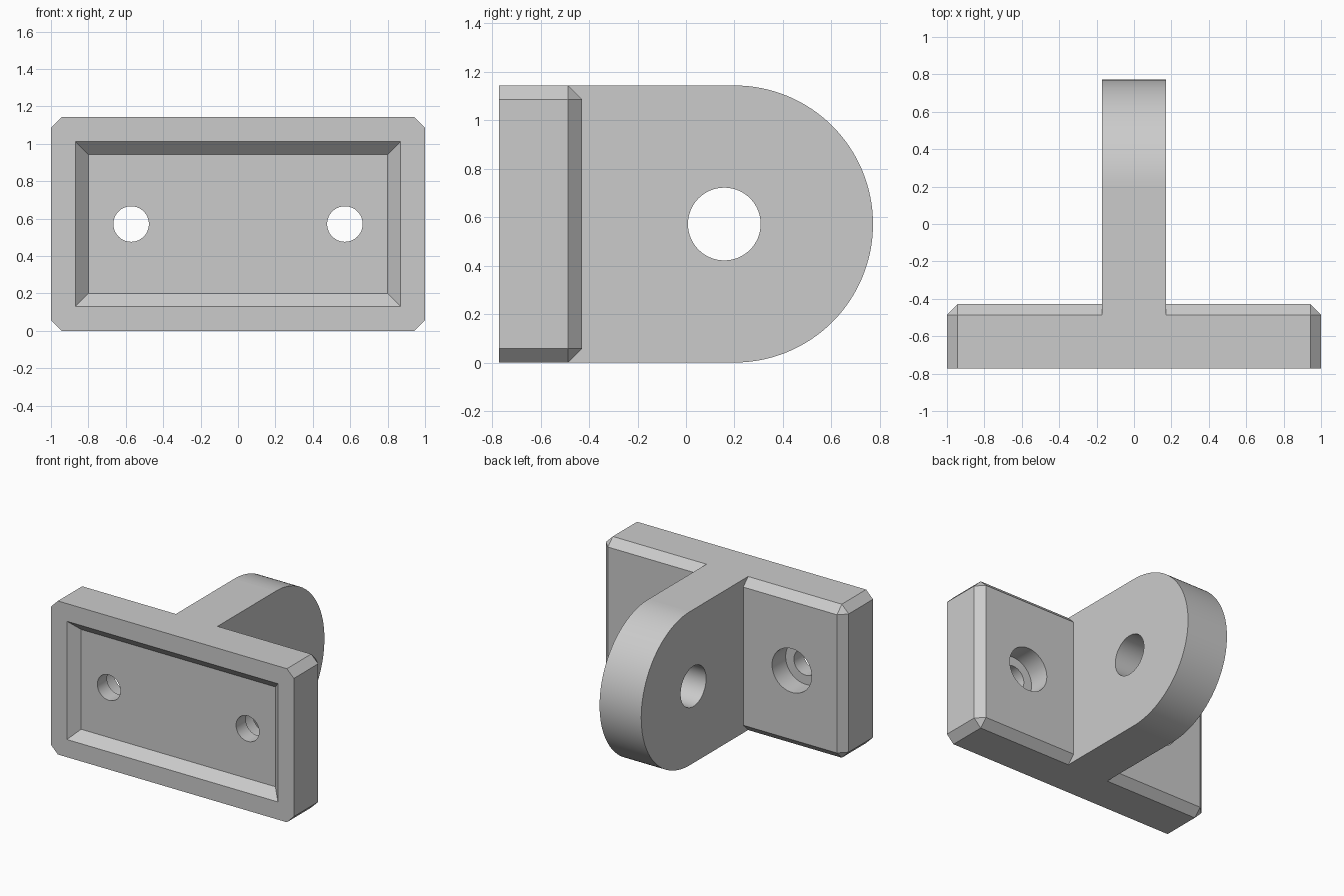
import bpy, bmesh
from math import sin, cos, pi

if "Cube" in bpy.data.objects:
    bpy.data.objects.remove(bpy.data.objects["Cube"], do_unlink=True)

U = 2 / 35                       # one small unit of the part
H = 20 * U                       # height
MID = H / 2
FRONT = -13.5 * U
BACK = FRONT + 6 * U             # rear face of the plate
TAB = 3 * U                      # half thickness of the tab

grey = bpy.data.materials.new("plain grey")
grey.use_nodes = True
grey.diffuse_color = (0.6, 0.6, 0.6, 1)
grey.node_tree.nodes["Principled BSDF"].inputs["Base Color"].default_value = (0.6, 0.6, 0.6, 1)


def loft(name, loops, chamfer=None):
    """Skin a closed solid through loops with equal point counts."""
    bm = bmesh.new()
    rings = [[bm.verts.new(p) for p in loop] for loop in loops]
    n = len(rings[0])
    for a, b in zip(rings, rings[1:]):
        for i in range(n):
            j = (i + 1) % n
            bm.faces.new((a[i], a[j], b[j], b[i]))
    bm.faces.new(rings[0][::-1])
    bm.faces.new(rings[-1])
    if chamfer:
        edges = [e for e in bm.edges if max(v.co.y for v in e.verts) > FRONT + 0.01]
        bmesh.ops.bevel(bm, geom=edges, offset=chamfer, segments=1,
                        affect='EDGES', profile=0.5)
    bmesh.ops.recalc_face_normals(bm, faces=bm.faces)
    mesh = bpy.data.meshes.new(name)
    bm.to_mesh(mesh)
    bm.free()
    mesh.materials.append(grey)
    ob = bpy.data.objects.new(name, mesh)
    bpy.context.collection.objects.link(ob)
    return ob


def rect(hx, hz, y):
    return [(sx * hx, y, MID + sz * hz) for sx, sz in ((-1, -1), (1, -1), (1, 1), (-1, 1))]


def circle(r, n=64):
    return [(r * cos(2 * pi * i / n), r * sin(2 * pi * i / n)) for i in range(n)]


def combine(target, other, operation):
    mod = target.modifiers.new(operation.title(), 'BOOLEAN')
    mod.operation = operation
    mod.solver = 'EXACT'
    mod.object = other
    bpy.context.view_layer.objects.active = target
    bpy.ops.object.modifier_apply(modifier=mod.name)
    bpy.data.objects.remove(other, do_unlink=True)


# Plate with chamfered sides and rear edge
bracket = loft("mounting_bracket", [rect(1, MID, FRONT), rect(1, MID, BACK)], chamfer=U)

# Rounded tab standing out from the rear
steps = 64
outline = [(BACK - 2 * U, H), (BACK - 2 * U, 0)]
outline += [(3.5 * U + MID * sin(pi * i / steps), MID - MID * cos(pi * i / steps))
            for i in range(steps + 1)]
tab = loft("tab", [[(x, y, z) for y, z in outline] for x in (-TAB, TAB)])
combine(bracket, tab, 'UNION')

# Sloped recess in the front face
depth, lip = 1.2 * U, 0.02
recess = loft("recess_cutter", [rect(15.2 * U + lip, 7.7 * U + lip, FRONT - lip),
                                rect(15.2 * U - depth, 7.7 * U - depth, FRONT + depth)])
combine(bracket, recess, 'DIFFERENCE')

# Screw holes, counterbored from the rear
ledge = BACK - 2.8 * U
for side in (-1, 1):
    sections = [(0.095, FRONT - U), (0.095, ledge), (0.163, ledge), (0.163, BACK + U)]
    screw = loft("screw_cutter", [[(side * 10 * U + a, y, MID + b) for a, b in circle(r)]
                                  for r, y in sections])
    combine(bracket, screw, 'DIFFERENCE')

# Pivot hole through the tab
pivot = loft("pivot_cutter", [[(x, 0.158 + a, MID + b) for a, b in circle(0.15)]
                              for x in (-2 * TAB, 2 * TAB)])
combine(bracket, pivot, 'DIFFERENCE')

# Smooth the curved walls, keep the broad faces flat
bpy.ops.object.select_all(action='DESELECT')
bracket.select_set(True)
bpy.context.view_layer.objects.active = bracket
bpy.ops.object.shade_smooth_by_angle(angle=pi / 6)
for face in bracket.data.polygons:
    if face.area > 0.03:
        face.use_smooth = False
